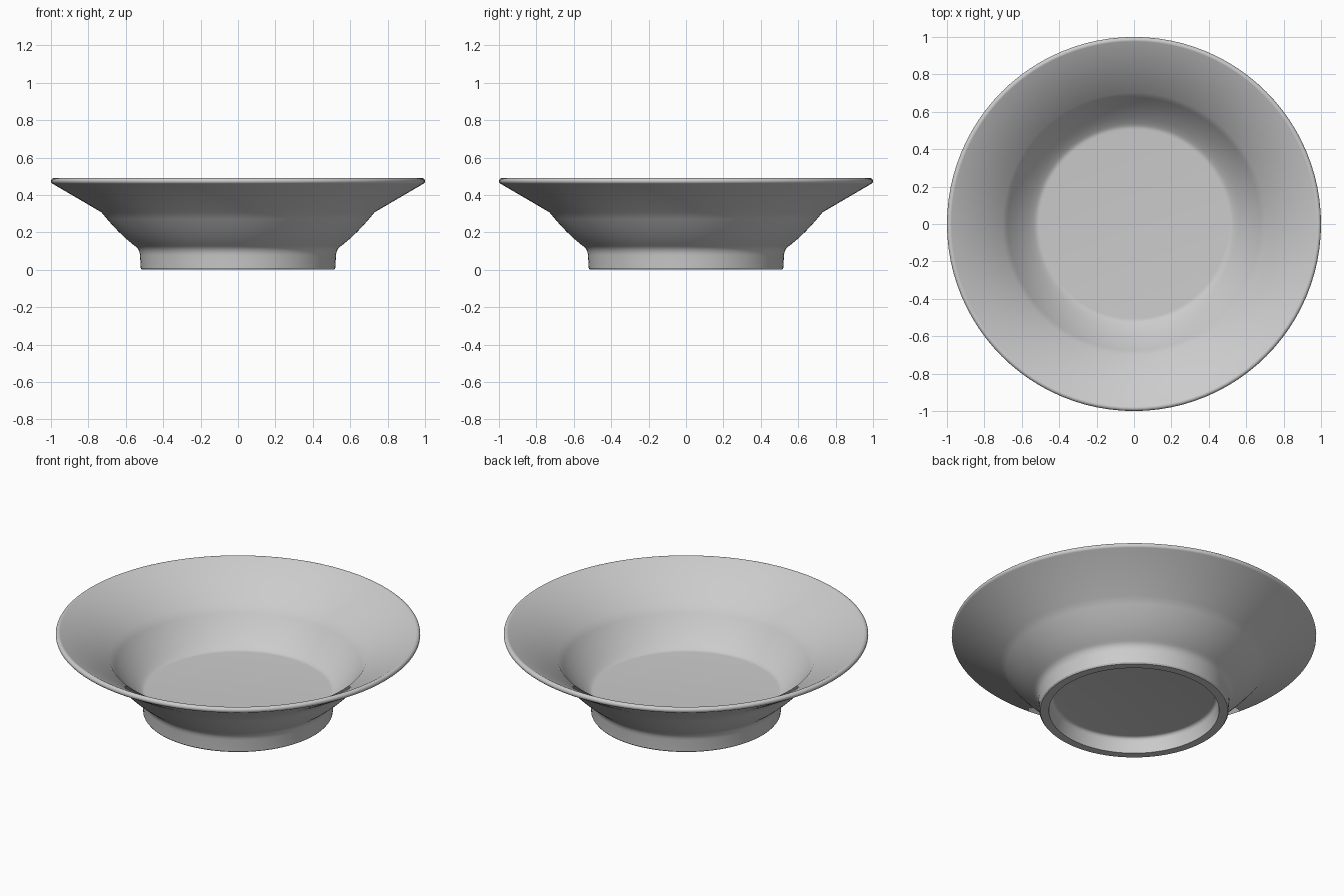
import bpy
import bmesh
import math
from mathutils import Vector

cube = bpy.data.objects.get("Cube")
if cube:
    bpy.data.objects.remove(cube, do_unlink=True)


def make_material(name, rgb):
    mat = bpy.data.materials.new(name)
    mat.use_nodes = True
    colour = (*rgb, 1.0)
    mat.diffuse_color = colour
    mat.node_tree.nodes["Principled BSDF"].inputs["Base Color"].default_value = colour
    return mat


def lathe(name, profile, mat, segments=96):
    """Turn an (radius, height) profile around z into a smooth solid."""
    bm = bmesh.new()
    verts = [bm.verts.new((r, 0, z)) for r, z in profile]
    edges = [bm.edges.new(pair) for pair in zip(verts, verts[1:])]
    bmesh.ops.spin(bm, geom=verts + edges, cent=(0, 0, 0), axis=(0, 0, 1),
                   angle=math.tau, steps=segments, use_merge=True)
    bmesh.ops.remove_doubles(bm, verts=bm.verts, dist=0.0005)
    bmesh.ops.recalc_face_normals(bm, faces=bm.faces)
    mesh = bpy.data.meshes.new(name)
    bm.to_mesh(mesh)
    bm.free()
    mesh.materials.append(mat)
    obj = bpy.data.objects.new(name, mesh)
    bpy.context.collection.objects.link(obj)
    bpy.ops.object.select_all(action="DESELECT")
    obj.select_set(True)
    bpy.context.view_layer.objects.active = obj
    bpy.ops.object.shade_smooth_by_angle(angle=math.radians(30))
    return obj


def curve(a, control, b, steps=6):
    """Quadratic curve from a to b."""
    a, control, b = Vector(a), Vector(control), Vector(b)
    ts = [i / steps for i in range(steps + 1)]
    return [tuple(a * (1 - t) ** 2 + control * 2 * t * (1 - t) + b * t * t) for t in ts]


# Underside recess, foot ring and its small chamfer
recess = [(0, 0.092)] + curve((0.435, 0.092), (0.455, 0.092), (0.458, 0.07), 4)
foot = [(0.467, 0), (0.514, 0), (0.52, 0.008)]
foot += curve((0.524, 0.075), (0.526, 0.108), (0.548, 0.125))

# Outer bowl wall and flared brim
outer_wall = curve((0.56, 0.134), (0.64, 0.195), (0.73, 0.307))

# Rounded lip
lip_centre, lip_radius = (0.984, 0.474), 0.016
lip = []
for i in range(10):
    a = math.radians(-60 + 180 * i / 9)
    lip.append((lip_centre[0] + lip_radius * math.cos(a),
                lip_centre[1] + lip_radius * math.sin(a)))

# Inner brim, bowl wall and flat floor
inner_wall = curve((0.703, 0.327), (0.62, 0.205), (0.54, 0.143))
floor = curve((0.53, 0.137), (0.52, 0.13), (0.505, 0.13), 3) + [(0, 0.13)]

grey = make_material("plain grey", (0.6, 0.6, 0.6))
lathe("bowl", recess + foot + outer_wall + lip + inner_wall + floor, grey)
